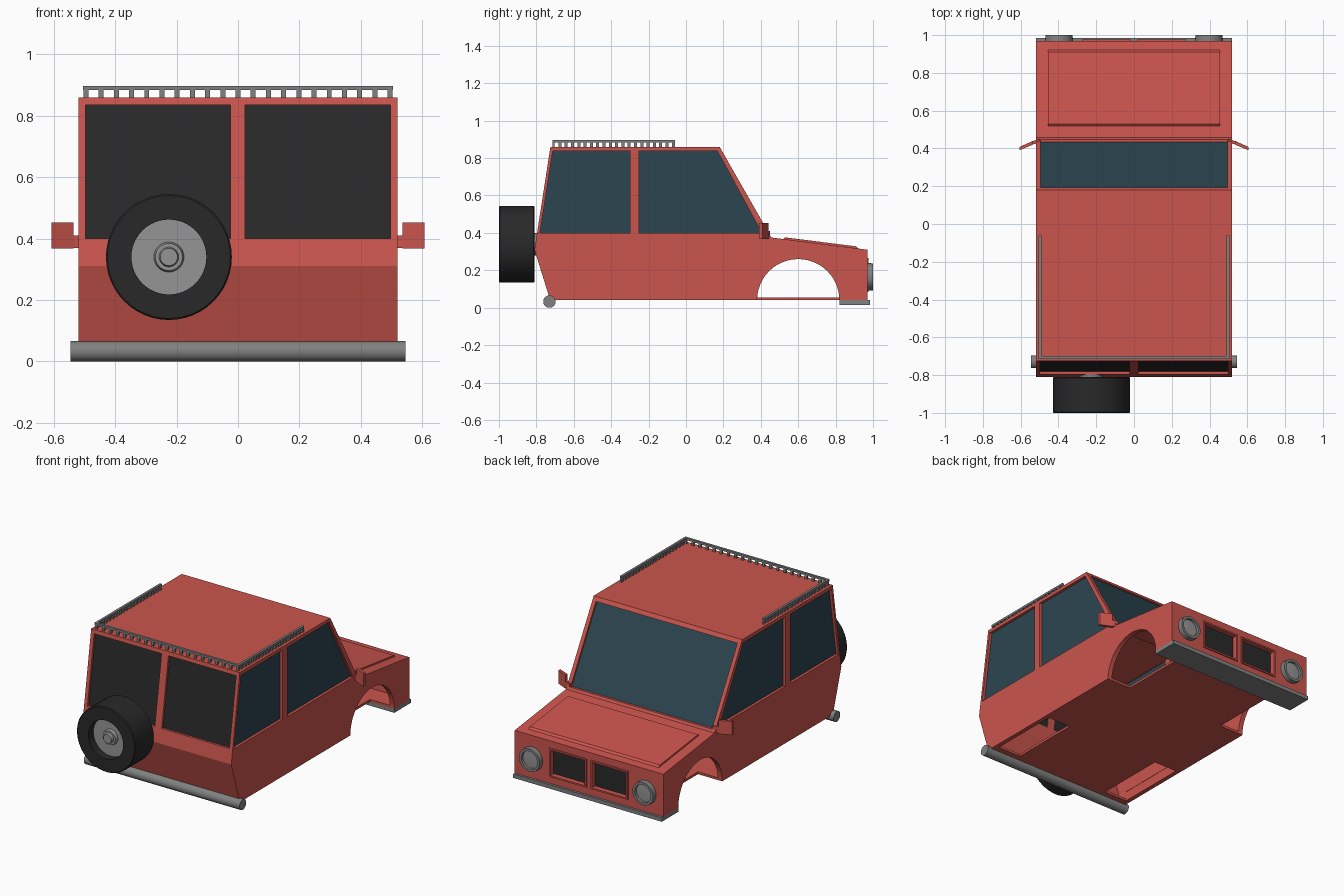
import bpy, bmesh, math
from mathutils import Matrix

if "Cube" in bpy.data.objects:
    bpy.data.objects.remove(bpy.data.objects["Cube"])


def material(name, col):
    m = bpy.data.materials.new(name)
    m.diffuse_color = (*col, 1)
    m.use_nodes = True
    m.node_tree.nodes["Principled BSDF"].inputs["Base Color"].default_value = m.diffuse_color
    return m


RED = material("red_paint", (0.60, 0.09, 0.075))
GLASS = material("tinted_glass", (0.025, 0.06, 0.08))
BLACK = material("black", (0.022, 0.022, 0.022))
GREY = material("grey_metal", (0.22, 0.22, 0.22))
LIGHT = material("light_metal", (0.3, 0.3, 0.3))


def finish(name, bm, mat, smooth=False):
    bmesh.ops.recalc_face_normals(bm, faces=bm.faces)
    me = bpy.data.meshes.new(name)
    bm.to_mesh(me)
    bm.free()
    if smooth:
        for p in me.polygons:
            p.use_smooth = True
        me.set_sharp_from_angle(angle=math.radians(30))
    if mat:
        me.materials.append(mat)
    ob = bpy.data.objects.new(name, me)
    bpy.context.collection.objects.link(ob)
    return ob


def prism(name, pts, a, b, mat=None, axis='x', smooth=False):
    """Extrude a (y,z) outline along x, or an (x,y) outline along z."""
    bm = bmesh.new()
    put = (lambda t, u, v: (t, u, v)) if axis == 'x' else (lambda t, u, v: (u, v, t))
    lo = [bm.verts.new(put(a, *p)) for p in pts]
    hi = [bm.verts.new(put(b, *p)) for p in pts]
    bm.faces.new(lo)
    bm.faces.new(hi)
    n = len(pts)
    for i in range(n):
        j = (i + 1) % n
        bm.faces.new((lo[i], lo[j], hi[j], hi[i]))
    return finish(name, bm, mat, smooth)


def box(name, x0, x1, y0, y1, z0, z1, mat=None):
    return prism(name, [(y0, z0), (y1, z0), (y1, z1), (y0, z1)], x0, x1, mat)


def lathe(name, prof, x, z, mat, closed=False):
    """Spin an (r,y) profile around the y direction through (x,z)."""
    bm = bmesh.new()
    vs = [bm.verts.new((x + r, y, z)) for r, y in prof]
    es = [bm.edges.new(p) for p in zip(vs, vs[1:])]
    if closed:
        es.append(bm.edges.new((vs[-1], vs[0])))
    bmesh.ops.spin(bm, geom=vs + es, cent=(x, 0, z), axis=(0, 1, 0),
                   angle=2 * math.pi, steps=48, use_merge=True)
    bmesh.ops.remove_doubles(bm, verts=bm.verts, dist=1e-5)
    return finish(name, bm, mat, True)


def circle(cy, cz, r, n=32):
    return [(cy + r * math.cos(2 * math.pi * i / n), cz + r * math.sin(2 * math.pi * i / n))
            for i in range(n)]


def cut(ob, cutter):
    m = ob.modifiers.new("cut", 'BOOLEAN')
    m.operation, m.solver, m.object = 'DIFFERENCE', 'EXACT', cutter
    bpy.context.view_layer.objects.active = ob
    bpy.ops.object.modifier_apply(modifier=m.name)
    bpy.data.objects.remove(cutter)


def slab(p, q, d0, d1):
    """Strip lying between depths d0 and d1 (in y) of the line p-q."""
    return [(p[0] + d0, p[1]), (q[0] + d0, q[1]), (q[0] + d1, q[1]), (p[0] + d1, p[1])]


# Body shell: side profile, hollowed
body = prism("body", [(-0.726, 0.04), (-0.81, 0.31), (-0.725, 0.86), (0.18, 0.86),
                      (0.457, 0.375), (0.97, 0.31), (0.97, 0.04)], -0.52, 0.52, RED)
cut(body, prism("hollow", [(-0.708, 0.055), (-0.785, 0.31), (-0.703, 0.84), (0.168, 0.84),
                           (0.44, 0.357), (0.945, 0.29), (0.945, 0.055)], -0.49, 0.49))

# Side windows, front wheel arches and rear wheel openings in the floor
side_windows = {
    "rear_side_window": [(-0.781, 0.4), (-0.712, 0.838), (-0.3, 0.838), (-0.3, 0.4)],
    "front_side_window": [(-0.25, 0.4), (-0.25, 0.838), (0.168, 0.838), (0.405, 0.4)]}
for s in (-1, 1):
    for name, pts in side_windows.items():
        cut(body, prism("cutter", pts, s * 0.488, s * 0.56))
        prism(name, pts, s * 0.495, s * 0.503, GLASS)
    cut(body, prism("cutter", circle(0.6, 0.04, 0.22, 48), s * 0.35, s * 0.6))
    cut(body, box("cutter", s * 0.33, s * 0.492, -0.66, -0.2, 0.0, 0.1))

# Rear windows
p, q = (-0.796, 0.4), (-0.729, 0.835)
for x0, x1 in ((-0.497, -0.025), (0.023, 0.497)):
    cut(body, prism("cutter", slab(p, q, -0.06, 0.05), x0, x1))
    prism("rear_window", slab(p, q, 0.014, 0.022), x0, x1, BLACK)

# Windscreen
p, q = (0.448, 0.39), (0.194, 0.836)
cut(body, prism("cutter", slab(p, q, -0.06, 0.06), -0.495, 0.495))
prism("windscreen", slab(p, q, -0.024, -0.014), -0.495, 0.495, GLASS)

# Grille openings with dark backs and thin frames
for s in (-1, 1):
    cut(body, box("cutter", s * 0.025, s * 0.265, 0.92, 1.0, 0.095, 0.255))
    box("grille", s * 0.02, s * 0.27, 0.935, 0.945, 0.085, 0.265, BLACK)
    for z in (0.085, 0.255):
        box("grille_frame", s * 0.015, s * 0.275, 0.965, 0.977, z, z + 0.01, RED)
    for x in (0.015, 0.265):
        box("grille_frame", s * x, s * (x + 0.01), 0.965, 0.977, 0.085, 0.265, RED)

# Raised bonnet panel following the bonnet slope
prism("bonnet_panel", [(0.515, 0.365), (0.53, 0.376), (0.91, 0.328), (0.925, 0.313)],
      -0.455, 0.455, RED)

# Bumpers
box("front_bumper", -0.52, 0.52, 0.82, 0.985, 0.015, 0.04, GREY)
prism("rear_bumper", circle(-0.73, 0.033, 0.033), -0.545, 0.545, GREY, smooth=True)

for s in (-1, 1):
    # Headlights
    lathe("headlight_ring", [(0.054, 0.965), (0.056, 1.0), (0.072, 1.0), (0.074, 0.965)],
          s * 0.397, 0.165, GREY, True)
    lathe("headlight_lens", [(0, 0.988), (0.055, 0.984), (0.055, 0.968), (0, 0.968)],
          s * 0.397, 0.165, LIGHT)
    # Wing mirrors
    prism("mirror", [(s * x, y) for x, y in ((0.535, 0.42), (0.607, 0.39), (0.607, 0.408),
                                             (0.535, 0.44))], 0.367, 0.452, RED, 'z')
    prism("mirror_arm", [(s * x, y) for x, y in ((0.5, 0.43), (0.54, 0.42), (0.54, 0.437),
                                                 (0.5, 0.45))], 0.37, 0.41, RED, 'z')

# Roof rack: three rails on rows of short posts
R = 0.008
box("rack_rear_rail", -0.505, 0.505, -0.715, -0.70, 0.884, 0.897, GREY)
for i in range(21):
    x = -0.495 + 0.99 * i / 20
    box("rack_rear_post", x - R, x + R, -0.713, -0.702, 0.855, 0.886, GREY)
for s in (-1, 1):
    box("rack_side_rail", s * 0.49, s * 0.505, -0.715, -0.06, 0.884, 0.897, GREY)
    for i in range(1, 20):
        y = -0.708 + 0.64 * i / 19
        box("rack_side_post", s * 0.492, s * 0.503, y - R, y + R, 0.855, 0.886, GREY)

# Spare wheel on the tail
lathe("spare_tyre", [(0.122, -1.0), (0.2, -1.0), (0.205, -0.995), (0.205, -0.815),
                     (0.2, -0.81), (0.122, -0.81)], -0.225, 0.34, BLACK, True)
lathe("spare_rim", [(0, -0.985), (0.028, -0.985), (0.032, -0.968), (0.044, -0.968),
                    (0.049, -0.95), (0.123, -0.95), (0.123, -0.82), (0, -0.82)],
      -0.225, 0.34, LIGHT)
# Wheel mount
lathe("spare_mount", [(0, -0.83), (0.06, -0.83), (0.06, -0.79), (0, -0.79)],
      -0.225, 0.34, GREY)
